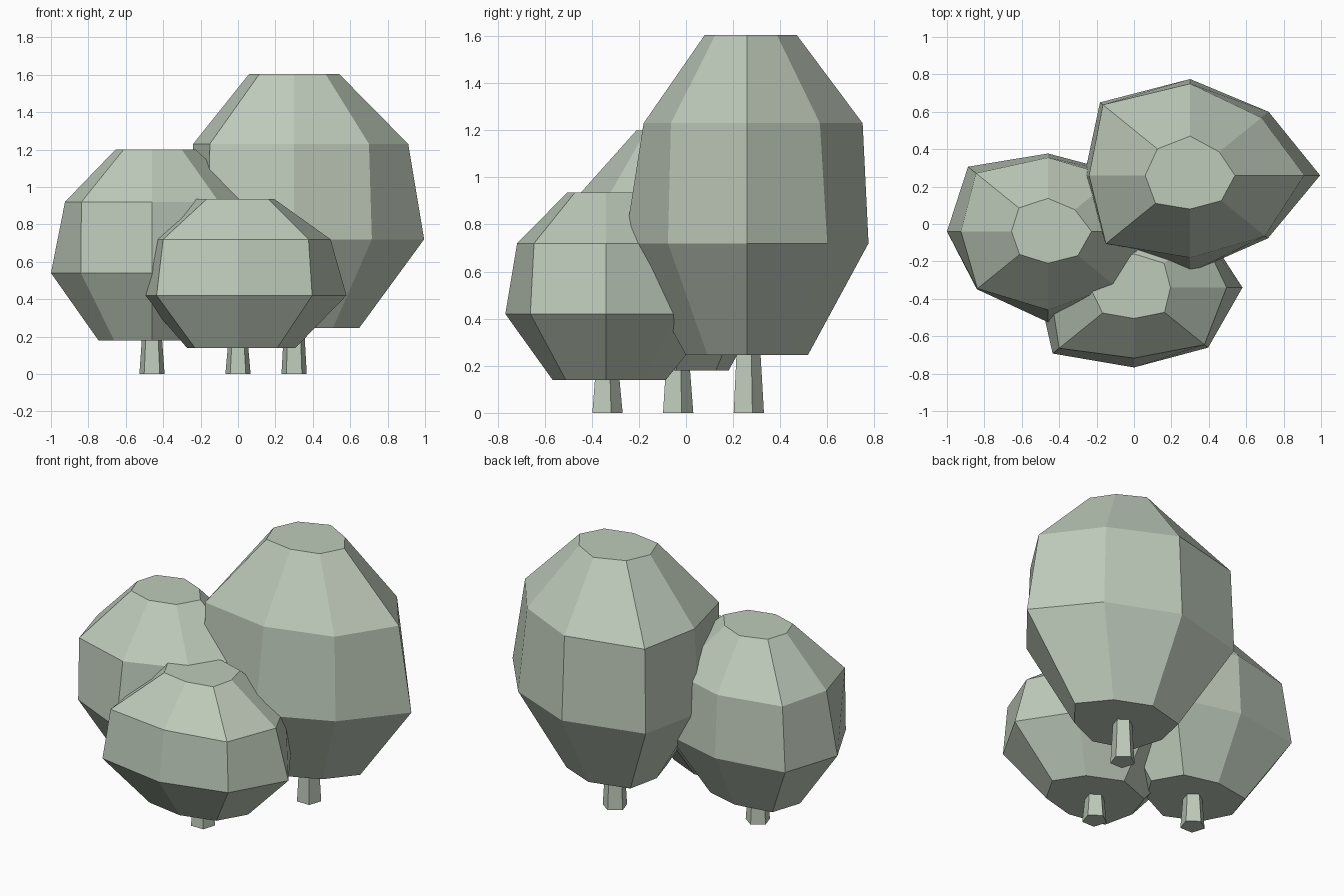
import bpy, bmesh, math

if "Cube" in bpy.data.objects:
    bpy.data.objects.remove(bpy.data.objects["Cube"])

leaf = bpy.data.materials.new("pale_sage")
leaf.diffuse_color = (0.515, 0.59, 0.49, 1)
leaf.use_nodes = True
leaf.node_tree.nodes["Principled BSDF"].inputs["Base Color"].default_value = leaf.diffuse_color

# Eight crown directions, slightly flattened in depth
D = [math.radians(a) for a in (0, 39, 90, 141, 180, 219, 270, 321)]


def loft(name, rings):
    """Flat-shaded solid through rings of points, capped at both ends."""
    bm = bmesh.new()
    loops = [[bm.verts.new(p) for p in ring] for ring in rings]
    n = len(loops[0])
    bm.faces.new(loops[0][::-1])
    bm.faces.new(loops[-1])
    for low, high in zip(loops, loops[1:]):
        for i in range(n):
            j = (i + 1) % n
            bm.faces.new((low[i], low[j], high[j], high[i]))
    bmesh.ops.recalc_face_normals(bm, faces=bm.faces)
    mesh = bpy.data.meshes.new(name)
    bm.to_mesh(mesh)
    bm.free()
    mesh.materials.append(leaf)
    obj = bpy.data.objects.new(name, mesh)
    bpy.context.collection.objects.link(obj)
    return obj


def ring(radii, angles, z):
    return [(r * math.cos(a), r * math.sin(a), z) for r, a in zip(radii, angles)]


def tree(size, x, y, heights, base_scale, widest, upper, top):
    # Faceted crown: base, widest, upper and top rings
    base = [r * base_scale for r in widest]
    crown = loft(size + "_crown", [ring(r, D, z) for r, z in
                                   zip((base, widest, upper, top), heights)])
    # Tapered five-sided trunk
    five = [math.radians(90 + 72 * i) for i in range(5)]
    trunk = loft(size + "_trunk", [ring([0.071] * 5, five, 0),
                                   ring([0.055] * 5, five, heights[0] + 0.03)])
    for part in (crown, trunk):
        part.location = (x, y, 0)


tree("large", 0.30, 0.26, (0.245, 0.72, 1.23, 1.605), 0.5,
     (0.695, 0.54, 0.515, 0.62, 0.565, 0.585, 0.52, 0.535),
     (0.61, 0.49, 0.49, 0.60, 0.54, 0.58, 0.44, 0.515),
     (0.24, 0.20, 0.21, 0.225, 0.24, 0.238, 0.18, 0.215))
tree("medium", -0.46, -0.04, (0.18, 0.54, 0.92, 1.2), 0.53,
     (0.57, 0.50, 0.417, 0.55, 0.54, 0.49, 0.485, 0.48),
     (0.54, 0.46, 0.395, 0.495, 0.465, 0.485, 0.42, 0.46),
     (0.233, 0.185, 0.177, 0.20, 0.195, 0.195, 0.17, 0.205))
tree("small", 0.0, -0.34, (0.14, 0.42, 0.72, 0.935), 0.53,
     (0.58, 0.49, 0.48, 0.52, 0.515, 0.56, 0.427, 0.51),
     (0.495, 0.46, 0.42, 0.48, 0.45, 0.515, 0.377, 0.485),
     (0.195, 0.207, 0.18, 0.20, 0.235, 0.216, 0.165, 0.21))
